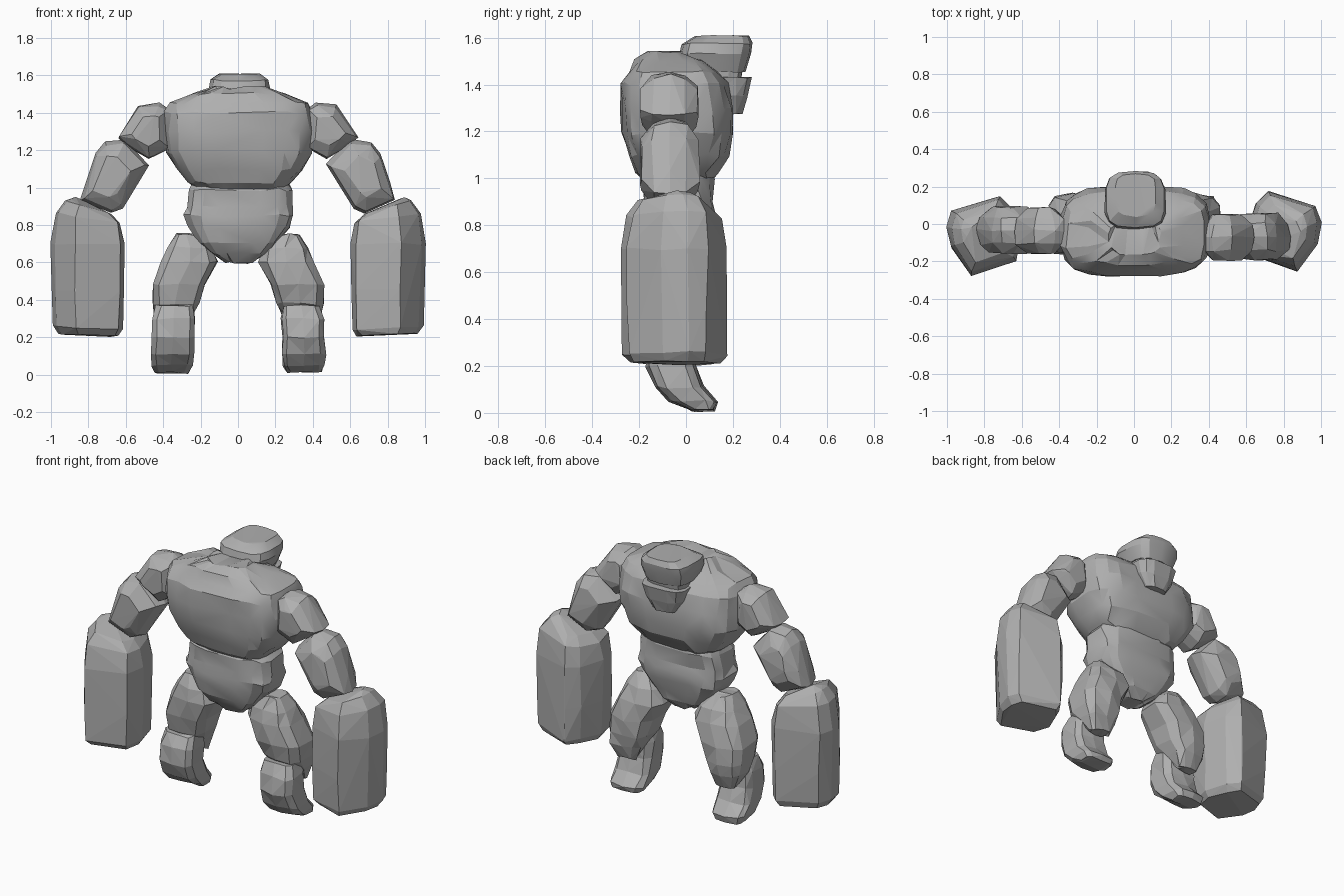
import bpy
import bmesh
import math
import random
from mathutils import Vector

cube = bpy.data.objects.get("Cube")
if cube:
    bpy.data.objects.remove(cube, do_unlink=True)

STONE = (0.43, 0.43, 0.43, 1.0)
stone = bpy.data.materials.new("grey stone")
stone.use_nodes = True
stone.diffuse_color = STONE
bsdf = stone.node_tree.nodes["Principled BSDF"]
bsdf.inputs["Base Color"].default_value = STONE
bsdf.inputs["Roughness"].default_value = 0.9


def finish(name, bm, smooth=None):
    """Turn a bmesh into a stone object, faceted or softly smoothed."""
    bmesh.ops.recalc_face_normals(bm, faces=bm.faces)
    mesh = bpy.data.meshes.new(name)
    bm.to_mesh(mesh)
    bm.free()
    mesh.materials.append(stone)
    obj = bpy.data.objects.new(name, mesh)
    bpy.context.collection.objects.link(obj)
    if smooth:
        bpy.ops.object.select_all(action='DESELECT')
        obj.select_set(True)
        bpy.context.view_layer.objects.active = obj
        bpy.ops.object.shade_smooth_by_angle(angle=math.radians(smooth))


def hull(name, layers, side=1, jitter=0.007, seed=1):
    """Chiselled convex boulder around several layers of points."""
    rng = random.Random(seed)
    bm = bmesh.new()
    for layer in layers:
        for p in layer:
            x, y, z = (c + rng.uniform(-jitter, jitter) for c in p)
            bm.verts.new((x * side, y, z))
    bmesh.ops.convex_hull(bm, input=bm.verts)
    loose = [v for v in bm.verts if not v.link_faces]
    bmesh.ops.delete(bm, geom=loose, context='VERTS')
    finish(name, bm)


def slab(name, profile, y0, y1, side, seed):
    """Boulder with an x-z outline, narrowing toward both y ends."""
    mid = sum((Vector(p) for p in profile), Vector((0, 0))) / len(profile)
    depth = y1 - y0
    layers = []
    for t, scale in ((0, 0.55), (0.2, 0.9), (0.5, 1), (0.78, 0.9), (1, 0.55)):
        pts = [mid + (Vector(p) - mid) * scale for p in profile]
        layers.append([(p.x, y0 + depth * t, p.y) for p in pts])
    hull(name, layers, side, seed=seed)


def loft(name, rings, sides, power, side=1, jitter=0.008, seed=1, smooth=None):
    """Rock skinned over rings of (z, x0, x1, y0, y1)."""
    rng = random.Random(seed)
    bm = bmesh.new()
    loops = []
    for z, x0, x1, y0, y1 in rings:
        loop = []
        for i in range(sides):
            a = math.tau * (i + 0.5) / sides
            c, s = math.cos(a), math.sin(a)
            u = math.copysign(abs(c) ** power, c)
            v = math.copysign(abs(s) ** power, s)
            p = Vector(((x0 + x1 + (x1 - x0) * u) / 2,
                        (y0 + y1 + (y1 - y0) * v) / 2, z))
            p += Vector([rng.uniform(-jitter, jitter) for _ in range(3)])
            p.x *= side
            p.z = max(p.z, 0)
            loop.append(bm.verts.new(p))
        loops.append(loop)
    for low, high in zip(loops, loops[1:]):
        for i in range(sides):
            j = (i + 1) % sides
            bm.faces.new((low[i], low[j], high[j], high[i]))
    bm.faces.new(loops[0])
    bm.faces.new(loops[-1])
    bmesh.ops.triangulate(bm, faces=bm.faces)
    finish(name, bm, smooth)


# Torso: broad chest over a tapering belly
loft("chest", [
    (0.99, -0.22, 0.24, -0.17, 0.11), (1.03, -0.27, 0.29, -0.21, 0.14),
    (1.10, -0.33, 0.35, -0.25, 0.18), (1.19, -0.38, 0.39, -0.27, 0.20),
    (1.30, -0.395, 0.41, -0.28, 0.20), (1.40, -0.39, 0.40, -0.275, 0.18),
    (1.45, -0.36, 0.38, -0.25, 0.14), (1.50, -0.25, 0.26, -0.22, 0.08),
    (1.535, -0.13, 0.14, -0.16, 0.01)],
    sides=20, power=0.58, jitter=0.009, seed=4, smooth=18)
loft("belly", [
    (0.60, -0.06, 0.08, -0.08, 0.04), (0.65, -0.15, 0.16, -0.13, 0.08),
    (0.71, -0.21, 0.22, -0.16, 0.10), (0.79, -0.27, 0.28, -0.18, 0.12),
    (0.85, -0.29, 0.30, -0.185, 0.12), (0.90, -0.275, 0.29, -0.18, 0.115),
    (0.99, -0.26, 0.29, -0.18, 0.12), (1.03, -0.24, 0.27, -0.15, 0.11)],
    sides=16, power=0.58, seed=7, smooth=18)

# Head: heavy brow, recessed face and wedge jaw
loft("brow", [
    (1.455, -0.13, 0.14, -0.01, 0.25), (1.53, -0.16, 0.17, -0.03, 0.275),
    (1.575, -0.15, 0.165, -0.02, 0.285), (1.608, -0.10, 0.12, 0.04, 0.27)],
    sides=14, power=0.6, jitter=0.004, seed=3, smooth=24)
loft("face", [
    (1.34, -0.11, 0.12, 0.02, 0.22), (1.49, -0.125, 0.135, 0.0, 0.25)],
    sides=12, power=0.55, jitter=0.003, seed=5)
loft("jaw", [
    (1.275, -0.07, 0.08, 0.13, 0.24), (1.35, -0.12, 0.13, 0.08, 0.26),
    (1.43, -0.14, 0.15, 0.04, 0.28)],
    sides=12, power=0.6, jitter=0.004, seed=6)

# Limbs, mirrored with slight variation in pose and chiselling
UPPER_ARM = [(0.36, 1.21), (0.37, 1.42), (0.42, 1.45), (0.53, 1.44),
             (0.645, 1.27), (0.60, 1.23), (0.48, 1.15)]
FOREARM = [(0.47, 1.12), (0.60, 1.255), (0.71, 1.245), (0.76, 1.18),
           (0.81, 1.03), (0.84, 0.93), (0.68, 0.86), (0.62, 0.89)]
FIST = [(0.63, -0.18), (0.87, -0.265), (0.98, -0.11), (1.0, 0.0),
        (0.975, 0.085), (0.72, 0.17), (0.65, 0.10), (0.605, -0.05)]
FIST_CENTRE = Vector((0.80, -0.05))

for label, side, arm_y, fist_y in (("left", 1, 0, 0.01),
                                   ("right", -1, 0.035, -0.015)):
    k = 20 + side
    slab(label + "_upper_arm", UPPER_ARM, arm_y - 0.19, arm_y + 0.05, side, k)
    slab(label + "_forearm", FOREARM, arm_y - 0.19, arm_y + 0.055, side, k + 3)

    # Fist: long block with a top sloping up and outward
    layers = []
    for z, scale, slope in ((0.21, 0.82, 0.05), (0.25, 0.95, 0.05),
                            (0.45, 0.98, 0), (0.70, 1.0, 0),
                            (0.84, 0.89, 0.15), (0.895, 0.64, 0.3)):
        pts = [FIST_CENTRE + (Vector(p) - FIST_CENTRE) * scale for p in FIST]
        layers.append([(p.x, p.y + fist_y, z + slope * (p.x - 0.8))
                       for p in pts])
    layers.append([(0.87, fist_y, 0.945), (0.89, fist_y - 0.05, 0.945)])
    hull(label + "_fist", layers, side, seed=k + 6)

    # Thigh: leans outward and forward to the knee
    loft(label + "_thigh", [
        (0.22, 0.28, 0.41, 0.05, 0.12), (0.31, 0.24, 0.45, -0.03, 0.155),
        (0.38, 0.20, 0.46, -0.10, 0.165), (0.48, 0.17, 0.46, -0.13, 0.165),
        (0.60, 0.11, 0.41, -0.13, 0.145), (0.68, 0.14, 0.375, -0.12, 0.11),
        (0.75, 0.22, 0.325, -0.08, 0.05)],
        sides=10, power=0.62, side=side, seed=k + 9)

    # Shin: bulky calf sweeping into a toe
    loft(label + "_shin", [
        (0.01, 0.26, 0.45, 0.02, 0.12), (0.05, 0.24, 0.465, -0.07, 0.135),
        (0.11, 0.235, 0.47, -0.13, 0.075), (0.20, 0.235, 0.465, -0.17, 0.045),
        (0.30, 0.23, 0.46, -0.16, 0.04), (0.37, 0.24, 0.44, -0.12, 0.03)],
        sides=10, power=0.55, side=side, jitter=0.006, seed=k + 12)
